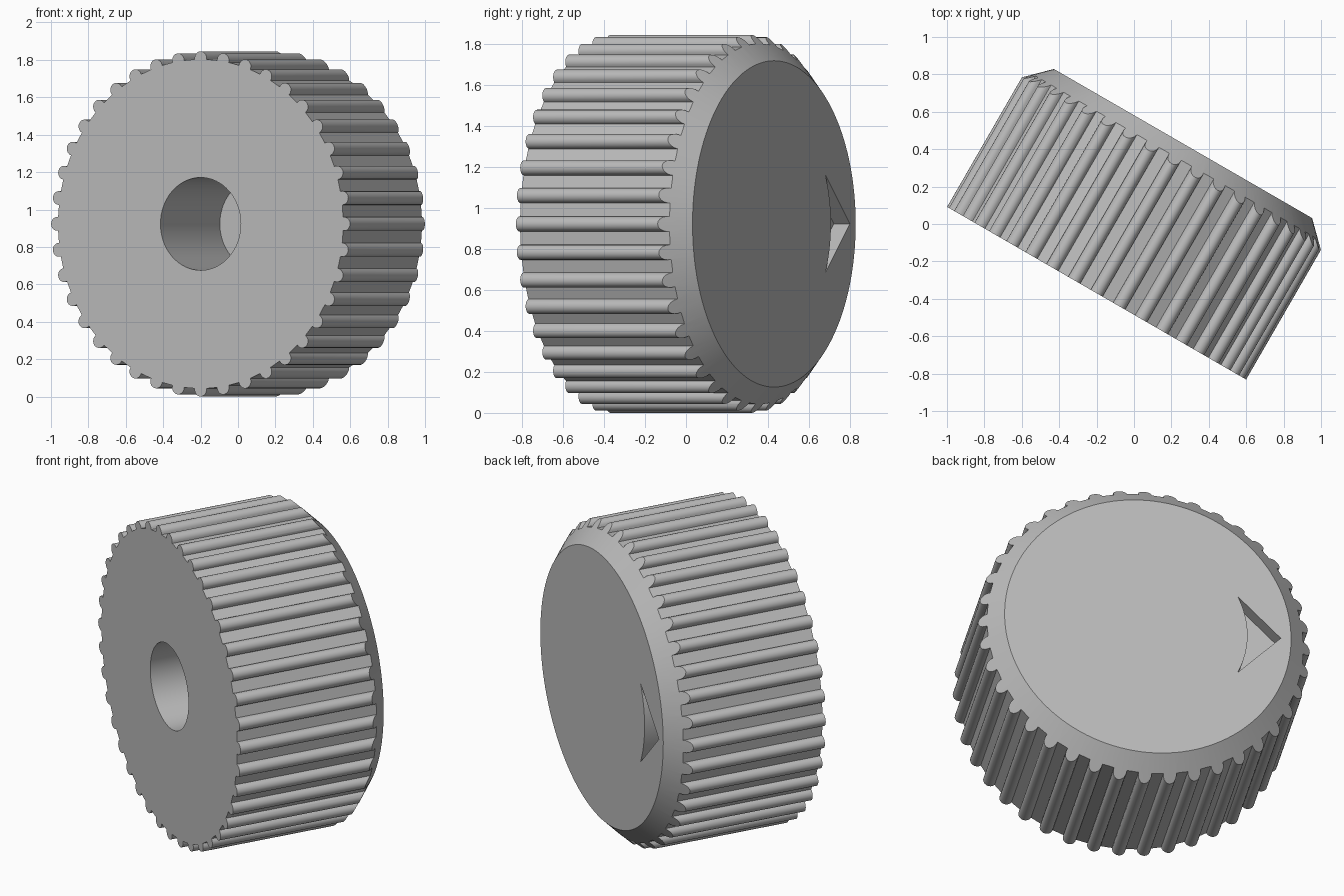
import bpy
import bmesh
from math import sin, cos, pi, radians
from mathutils import Matrix

if "Cube" in bpy.data.objects:
    bpy.data.objects.remove(bpy.data.objects["Cube"], do_unlink=True)

RADIUS, HEIGHT, RIDGES = 0.923, 0.924, 40

grey = bpy.data.materials.new("plain grey")
grey.use_nodes = True
colour = (0.5, 0.5, 0.5, 1)
grey.diffuse_color = colour
grey.node_tree.nodes["Principled BSDF"].inputs["Base Color"].default_value = colour


def circle(r, n):
    return [(r * cos(2 * pi * i / n), r * sin(2 * pi * i / n)) for i in range(n)]


def loft(name, layers):
    """Solid through stacked outlines, given as (height, points)."""
    bm = bmesh.new()
    rings = [[bm.verts.new((x, y, z)) for x, y in pts] for z, pts in layers]
    for low, high in zip(rings, rings[1:]):
        for i in range(len(low)):
            bm.faces.new((low[i - 1], low[i], high[i], high[i - 1]))
    bm.faces.new(rings[0][::-1])
    bm.faces.new(rings[-1])
    bmesh.ops.recalc_face_normals(bm, faces=bm.faces)
    mesh = bpy.data.meshes.new(name)
    bm.to_mesh(mesh)
    bm.free()
    mesh.materials.append(grey)
    obj = bpy.data.objects.new(name, mesh)
    bpy.context.collection.objects.link(obj)
    return obj


def combine(target, tool, operation):
    mod = target.modifiers.new(operation, "BOOLEAN")
    mod.object, mod.operation, mod.solver = tool, operation, "EXACT"
    bpy.ops.object.modifier_apply(modifier=mod.name)
    bpy.data.objects.remove(tool, do_unlink=True)


# Ridged grip: round ribs with flat valleys between them
rib = 0.037
outline = []
for k in range(RIDGES):
    a = 2 * pi * k / RIDGES
    for s in range(-5, 6):
        t = radians(20 * s)
        x, y = RADIUS - rib + rib * cos(t), rib * sin(t)
        outline.append((x * cos(a) - y * sin(a), x * sin(a) + y * cos(a)))
knob = loft("knob", [(0, outline), (1, outline)])
bpy.context.view_layer.objects.active = knob
knob.select_set(True)

# Sloped rim around the cap
wide = circle(1.05, 128)
rim = loft("rim_cutter", [(-0.1, wide), (0.675, wide), (HEIGHT, circle(0.797, 128))])
combine(knob, rim, "INTERSECT")

# Blind shaft hole
hole = circle(0.248, 64)
combine(knob, loft("hole_cutter", [(-0.1, hole), (0.635, hole)]), "DIFFERENCE")

# Recessed pointer: square tip with a curved base
arrow = [(-0.74, 0)]
for i in range(13):
    a = pi + radians(25.6) * (1 - i / 6)
    arrow.append((0.555 * cos(a), 0.555 * sin(a)))
combine(knob, loft("pointer_cutter", [(HEIGHT - 0.09, arrow), (1.1, arrow)]), "DIFFERENCE")

# Lay the knob on its side, turned thirty degrees
c, s = cos(radians(30)), sin(radians(30))
knob.data.transform(Matrix(((c, 0, s, -0.2), (-s, 0, c, -0.37),
                            (0, -1, 0, RADIUS), (0, 0, 0, 1))))
bpy.ops.object.shade_smooth_by_angle(angle=radians(30))
